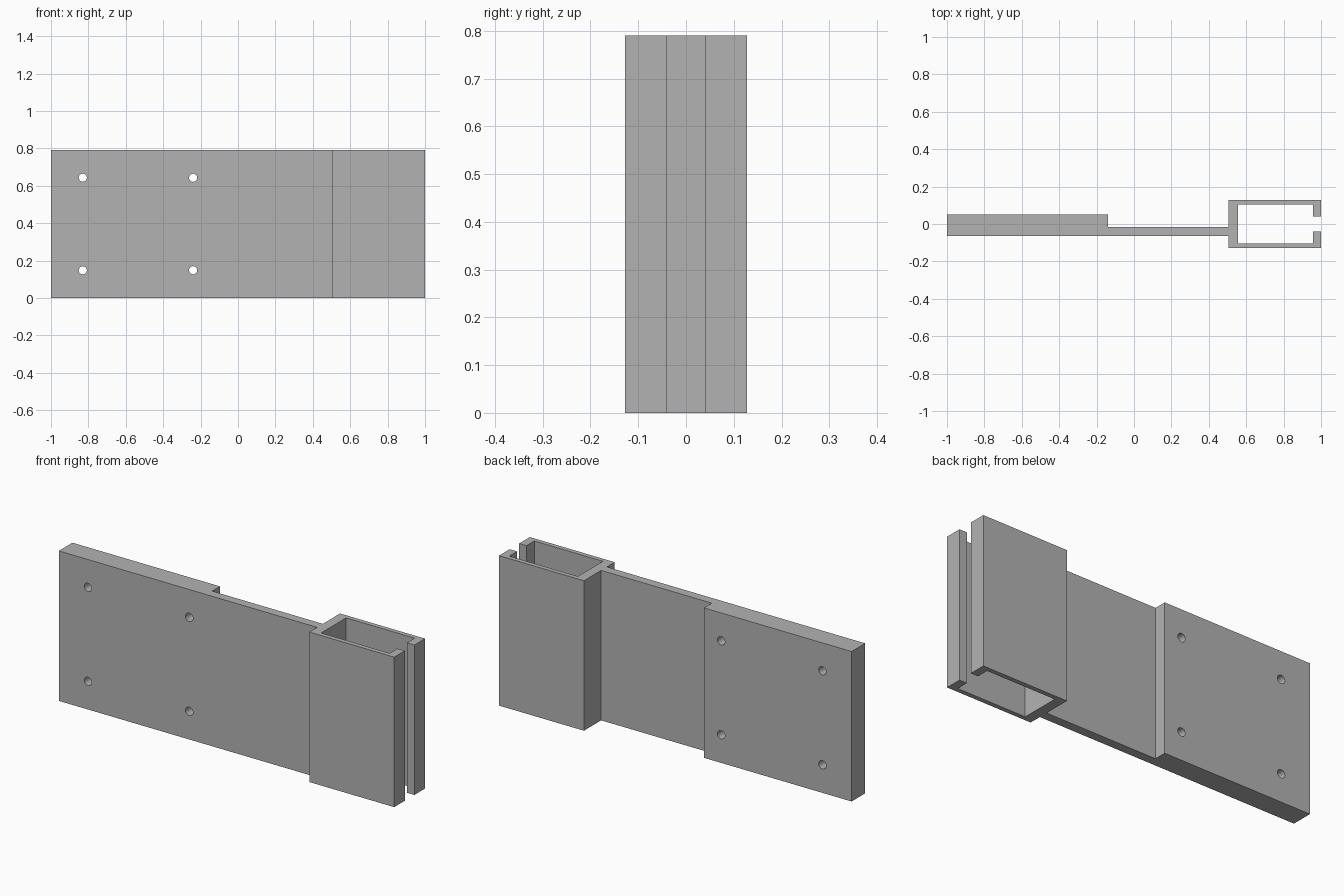
import bpy, bmesh
from math import radians
from mathutils import Matrix, Vector

cube = bpy.data.objects.get("Cube")
if cube:
    bpy.data.objects.remove(cube, do_unlink=True)

HEIGHT = 0.79

grey = bpy.data.materials.new("plain grey")
grey.use_nodes = True
colour = (0.45, 0.45, 0.45, 1)
grey.diffuse_color = colour
grey.node_tree.nodes["Principled BSDF"].inputs["Base Color"].default_value = colour


def extrude(bm, face, offset):
    geom = bmesh.ops.extrude_face_region(bm, geom=[face])["geom"]
    verts = [v for v in geom if isinstance(v, bmesh.types.BMVert)]
    bmesh.ops.translate(bm, vec=Vector(offset), verts=verts)


def add_object(name, bm):
    bmesh.ops.recalc_face_normals(bm, faces=bm.faces)
    mesh = bpy.data.meshes.new(name)
    bm.to_mesh(mesh)
    bm.free()
    mesh.materials.append(grey)
    obj = bpy.data.objects.new(name, mesh)
    bpy.context.collection.objects.link(obj)
    return obj


# Channel half-section from the web outwards to the slot lip and back inside
half = [(0.505, 0.128), (1.0, 0.128), (1.0, 0.04), (0.957, 0.04),
        (0.957, 0.104), (0.557, 0.104)]
mirrored = [(x, -y) for x, y in reversed(half)]

# Stepped mounting plate, joining the channel web
plate = [(0.505, -0.063), (-1.0, -0.063), (-1.0, 0.05), (-0.14, 0.05),
         (-0.14, -0.015), (0.505, -0.015)]

# Whole bracket extruded upwards from one section
bm = bmesh.new()
section = bm.faces.new([bm.verts.new((x, y, 0)) for x, y in half + mirrored + plate])
extrude(bm, section, (0, 0, HEIGHT))
bracket = add_object("channel_bracket", bm)

# Four screw holes through the thick part of the plate
bm = bmesh.new()
for x in (-0.83, -0.24):
    for z in (0.148, 0.643):
        placement = Matrix.Translation((x, -0.2, z)) @ Matrix.Rotation(radians(90), 4, 'X')
        ring = bmesh.ops.create_circle(bm, cap_ends=True, segments=16, radius=0.022,
                                       matrix=placement)["verts"]
        extrude(bm, ring[0].link_faces[0], (0, 0.4, 0))
cutter = add_object("screw_hole_cutter", bm)
cutter.hide_render = True

cut = bracket.modifiers.new("screw holes", 'BOOLEAN')
cut.operation = 'DIFFERENCE'
cut.solver = 'EXACT'
cut.object = cutter

# Smooth hole walls, sharp plate edges
bpy.ops.object.select_all(action='DESELECT')
bpy.context.view_layer.objects.active = bracket
bracket.select_set(True)
bpy.ops.object.modifier_apply(modifier=cut.name)
bpy.data.objects.remove(cutter, do_unlink=True)
bpy.ops.object.shade_smooth_by_angle()
